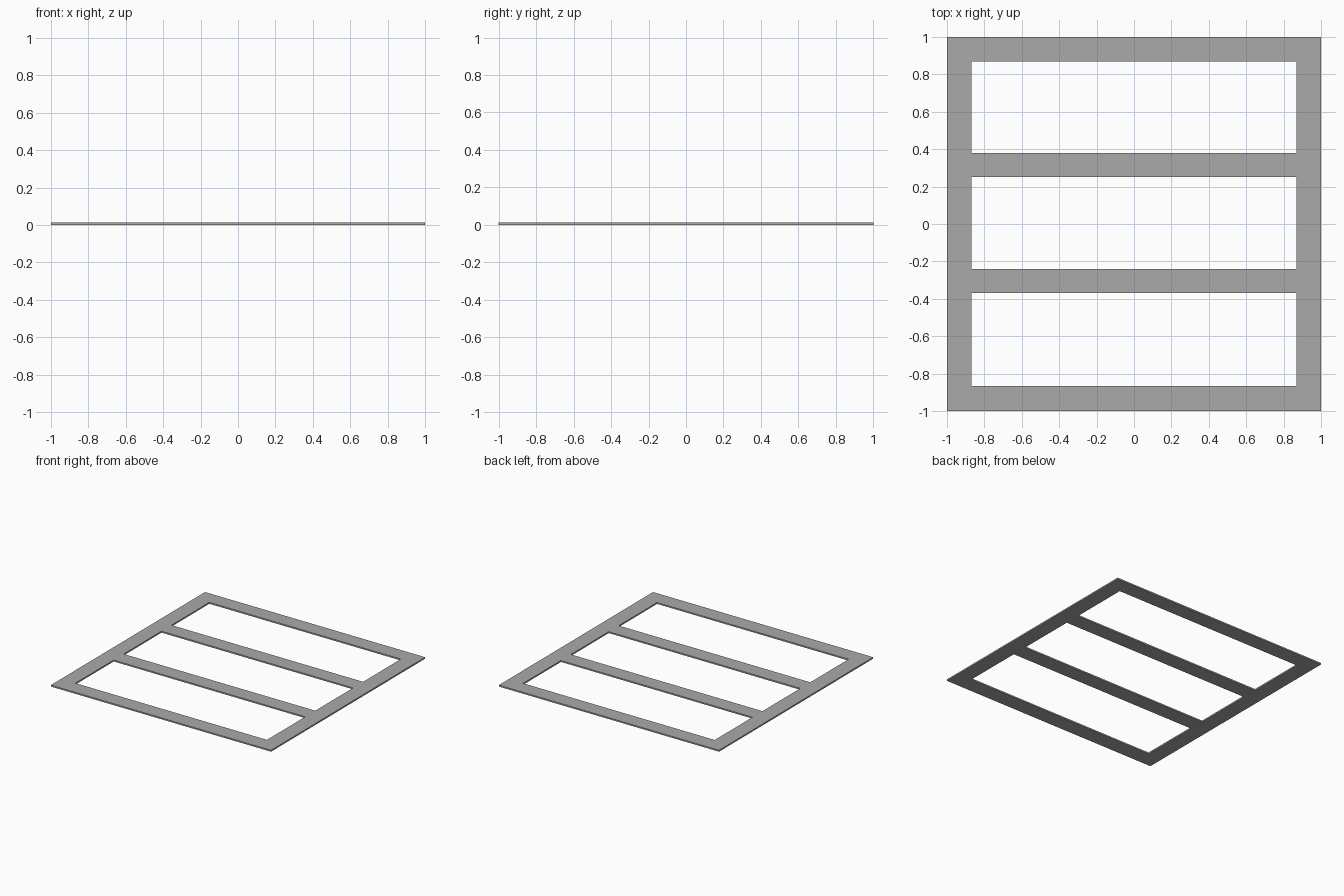
import bpy, bmesh

if "Cube" in bpy.data.objects:
    bpy.data.objects.remove(bpy.data.objects["Cube"])

THICK = 0.012
XS = [-1.0, -0.87, 0.87, 1.0]
YS = [-1.0, -0.867, -0.37, -0.24, 0.25, 0.38, 0.87, 1.0]

grey = bpy.data.materials.new("grey")
grey.diffuse_color = (0.4, 0.4, 0.4, 1)
grey.use_nodes = True
grey.node_tree.nodes["Principled BSDF"].inputs["Base Color"].default_value = grey.diffuse_color

# Flat lattice: a grid of cells, leaving out the three openings
bm = bmesh.new()
grid = [[bm.verts.new((x, y, 0)) for x in XS] for y in YS]
for j in range(len(YS) - 1):
    for i in range(len(XS) - 1):
        if i == 1 and j % 2 == 1:
            continue
        bm.faces.new((grid[j][i], grid[j][i + 1], grid[j + 1][i + 1], grid[j + 1][i]))

# Give the lattice its thickness
ext = bmesh.ops.extrude_face_region(bm, geom=bm.faces[:], use_keep_orig=True)
top = [g for g in ext["geom"] if isinstance(g, bmesh.types.BMVert)]
bmesh.ops.translate(bm, verts=top, vec=(0, 0, THICK))
bmesh.ops.recalc_face_normals(bm, faces=bm.faces[:])

mesh = bpy.data.meshes.new("window_frame")
bm.to_mesh(mesh)
bm.free()
mesh.materials.append(grey)
bpy.context.collection.objects.link(bpy.data.objects.new("window_frame", mesh))
